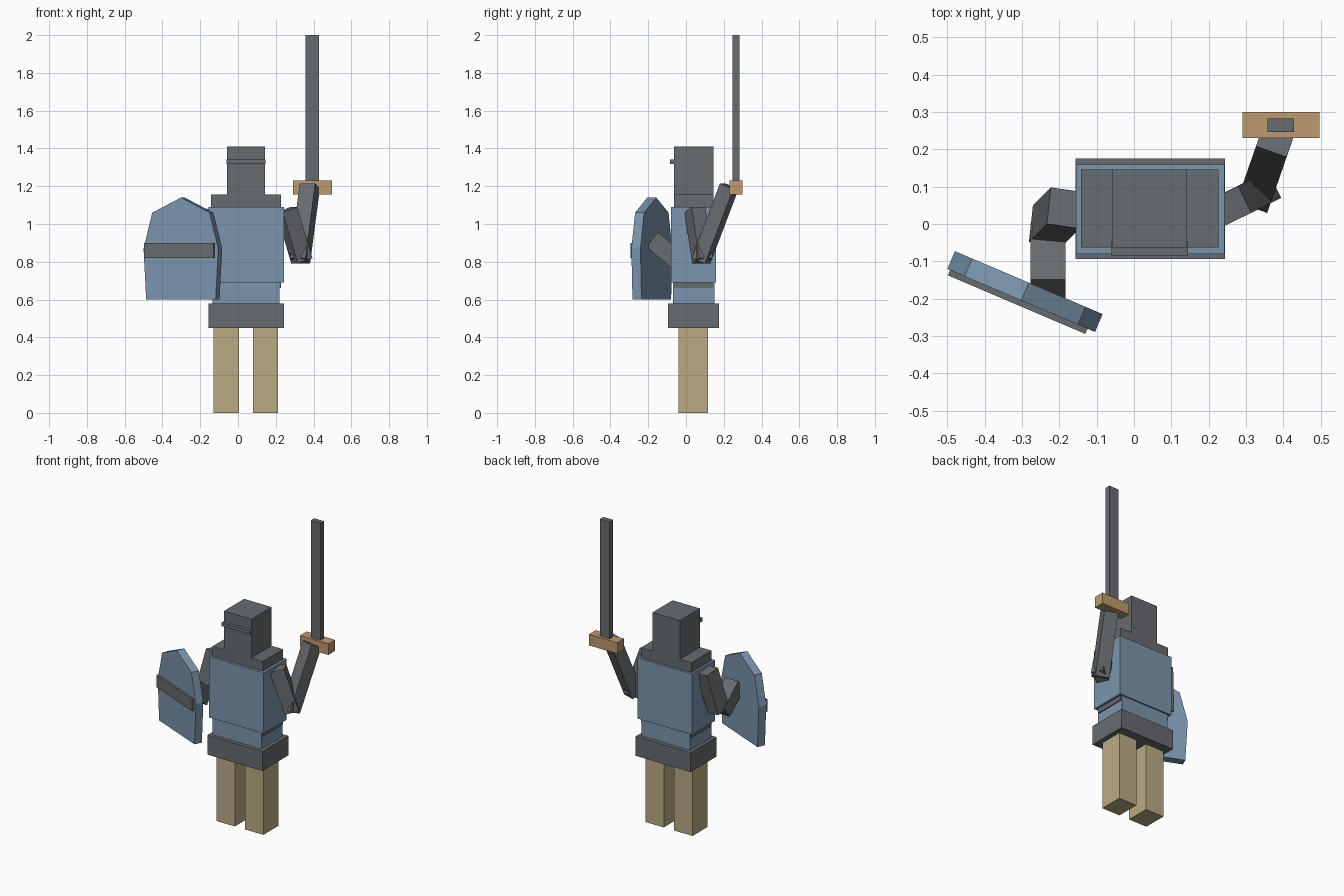
import bpy, bmesh
from mathutils import Matrix, Vector

if "Cube" in bpy.data.objects:
    bpy.data.objects.remove(bpy.data.objects["Cube"])


def material(name, rgb):
    m = bpy.data.materials.new(name)
    m.diffuse_color = (*rgb, 1)
    m.use_nodes = True
    m.node_tree.nodes["Principled BSDF"].inputs["Base Color"].default_value = m.diffuse_color
    return m


STEEL = material("steel", (0.14, 0.15, 0.16))
BLUE = material("blue", (0.20, 0.30, 0.42))
TAN = material("tan", (0.49, 0.41, 0.23))
BRASS = material("brass", (0.52, 0.32, 0.16))


def finish(name, bm, mat):
    bmesh.ops.recalc_face_normals(bm, faces=bm.faces)
    mesh = bpy.data.meshes.new(name)
    bm.to_mesh(mesh)
    bm.free()
    mesh.materials.append(mat)
    obj = bpy.data.objects.new(name, mesh)
    bpy.context.collection.objects.link(obj)
    return obj


def box(name, x, y, z, mat, frame=Matrix()):
    """Box from (min, max) ranges, optionally placed in a local frame."""
    size = [b - a for a, b in (x, y, z)]
    mid = [(a + b) / 2 for a, b in (x, y, z)]
    bm = bmesh.new()
    bmesh.ops.create_cube(bm, size=1, matrix=frame @ Matrix.Translation(mid) @ Matrix.Diagonal((*size, 1)))
    return finish(name, bm, mat)


def limb(name, start, end, side, width, depth, mat):
    """Square-ended bar from start to end; width runs along side."""
    p, q = Vector(start), Vector(end)
    az = (q - p).normalized()
    ax = Vector(side)
    ax = (ax - az * ax.dot(az)).normalized()
    ay = az.cross(ax)
    frame = Matrix((ax, ay, az)).transposed().to_4x4()
    frame.translation = p
    return box(name, (-width / 2, width / 2), (-depth / 2, depth / 2), (0, (q - p).length), mat, frame)


# Legs
for label, x in (("left", (-0.13, 0.005)), ("right", (0.08, 0.213))):
    box(label + "_leg", x, (-0.04, 0.117), (0, 0.46), TAN)

# Body and armour
box("hip_skirt", (-0.157, 0.244), (-0.094, 0.175), (0.45, 0.578), STEEL)
box("belly", (-0.135, 0.22), (-0.07, 0.15), (0.57, 0.70), BLUE)
box("inner_body", (-0.142, 0.227), (-0.063, 0.146), (0.66, 1.155), STEEL)
box("breastplate", (-0.156, 0.243), (-0.08, 0.16), (0.69, 1.09), BLUE)

# Head
box("helmet", (-0.058, 0.142), (-0.063, 0.146), (1.15, 1.41), STEEL)
box("visor_rim", (-0.06, 0.145), (-0.084, -0.045), (1.318, 1.342), STEEL)

# Sword arm
limb("right_upper_arm", (0.258, 0.047, 1.076), (0.338, 0.087, 0.805), (-0.44, 0.9, 0), 0.08, 0.09, STEEL)
limb("right_forearm", (0.328, 0.079, 0.805), (0.38, 0.229, 1.20), (0.944, -0.33, 0), 0.087, 0.08, STEEL)

# Shield arm
limb("left_upper_arm", (-0.184, 0.043, 1.075), (-0.232, -0.005, 0.81), (0.14, 0.99, 0), 0.10, 0.09, STEEL)
limb("left_forearm", (-0.23, -0.03, 0.795), (-0.23, -0.18, 0.918), (1, 0, 0), 0.094, 0.10, STEEL)

# Sword
box("sword_guard", (0.29, 0.497), (0.23, 0.30), (1.157, 1.23), BRASS)
box("sword_blade", (0.358, 0.429), (0.246, 0.282), (1.20, 2.0), STEEL)

# Shield: half outline mirrored, then extruded in a turned frame
turn = Matrix.Translation((-0.292, -0.181, 0)) @ Matrix.Rotation(-0.403, 4, "Z")
half = [(0.2, 0.6), (0.215, 0.87), (0.165, 1.06)]
outline = half + [(0, 1.14)] + [(-u, z) for u, z in reversed(half)]
bm = bmesh.new()
face = bm.faces.new([bm.verts.new((u, -0.026, z)) for u, z in outline])
out = bmesh.ops.extrude_face_region(bm, geom=[face], use_keep_orig=True)
bmesh.ops.translate(bm, verts=[v for v in out["geom"] if isinstance(v, bmesh.types.BMVert)], vec=(0, 0.052, 0))
bm.transform(turn)
finish("shield", bm, BLUE)
box("shield_band", (-0.207, 0.193), (-0.041, -0.015), (0.82, 0.90), STEEL, turn)
